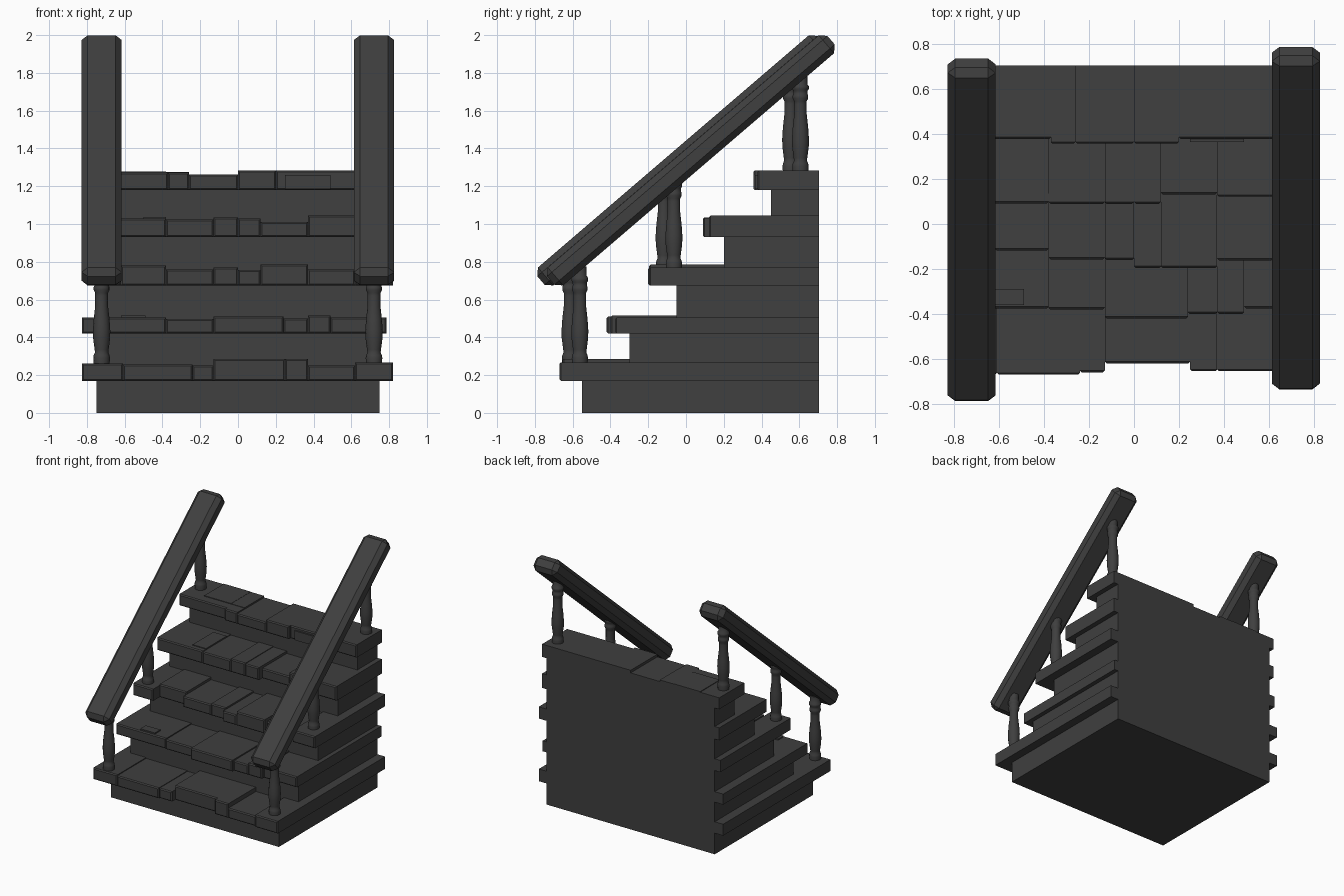
import bpy, bmesh, math
from mathutils import Matrix, Vector

if "Cube" in bpy.data.objects:
    bpy.data.objects.remove(bpy.data.objects["Cube"])

BACK = 0.705

# Dark charcoal used on every part
charcoal = bpy.data.materials.new("charcoal")
charcoal.diffuse_color = (0.05, 0.05, 0.05, 1)
charcoal.use_nodes = True
charcoal.node_tree.nodes["Principled BSDF"].inputs["Base Color"].default_value = charcoal.diffuse_color


def make_object(name, bm):
    bmesh.ops.recalc_face_normals(bm, faces=bm.faces[:])
    mesh = bpy.data.meshes.new(name)
    bm.to_mesh(mesh)
    bm.free()
    mesh.materials.append(charcoal)
    obj = bpy.data.objects.new(name, mesh)
    bpy.context.collection.objects.link(obj)
    return obj


def box(name, lo, hi, front_bevel=0.0):
    lo, hi = Vector(lo), Vector(hi)
    bm = bmesh.new()
    bmesh.ops.create_cube(bm, size=1)
    for v in bm.verts:
        v.co = Vector([(hi[i] + lo[i]) / 2 + v.co[i] * (hi[i] - lo[i]) for i in range(3)])
    if front_bevel:
        front = [e for e in bm.edges if all(abs(v.co.y - lo.y) < 1e-5 for v in e.verts)]
        bmesh.ops.bevel(bm, geom=front, offset=front_bevel, segments=1, affect='EDGES')
    return make_object(name, bm)


# Each step: riser front, riser bottom, tread bottom, left edge, planks (right edge, front, top)
steps = [
    (-0.55, 0.00, 0.17, -0.825,
     [(-0.61, -0.67, 0.262), (-0.24, -0.67, 0.255), (-0.13, -0.66, 0.25),
      (0.25, -0.62, 0.285), (0.37, -0.655, 0.285), (0.62, -0.655, 0.25), (0.82, -0.67, 0.268)]),
    (-0.30, 0.20, 0.42, -0.825,
     [(-0.38, -0.375, 0.505), (-0.13, -0.38, 0.497), (0.24, -0.42, 0.51),
      (0.37, -0.40, 0.50), (0.49, -0.40, 0.515), (0.785, -0.375, 0.505)]),
    (-0.05, 0.45, 0.675, -0.80,
     [(-0.62, -0.20, 0.77), (-0.38, -0.117, 0.78), (-0.13, -0.157, 0.76), (0.0, -0.16, 0.77),
      (0.12, -0.195, 0.757), (0.37, -0.195, 0.785), (0.62, -0.162, 0.76), (0.82, -0.195, 0.77)]),
    (0.20, 0.70, 0.93, -0.79,
     [(-0.38, 0.092, 1.03), (-0.13, 0.09, 1.025), (0.0, 0.09, 1.035), (0.12, 0.09, 1.03),
      (0.37, 0.132, 1.01), (0.79, 0.122, 1.045)]),
    (0.45, 0.95, 1.18, -0.79,
     [(-0.37, 0.378, 1.272), (-0.26, 0.357, 1.272), (0.0, 0.357, 1.262),
      (0.20, 0.357, 1.283), (0.79, 0.378, 1.283)]),
]
for i, (ry, rz, tz, left, planks) in enumerate(steps, 1):
    box(f"riser_{i}", (-0.75, ry, rz), (0.75, BACK, tz + 0.01))
    x = left
    for j, (right, front, top) in enumerate(planks, 1):
        box(f"tread_{i}_plank_{j}", (x, front, tz), (right, BACK, top), 0.008)
        x = right

# Thin raised slabs and chips on the treads
for k, (lo, hi) in enumerate([
        ((-0.62, -0.36, 0.49), (-0.49, -0.29, 0.515)),
        ((-0.50, 0.135, 1.02), (-0.38, 0.40, 1.036)),
        ((-0.62, 0.455, 1.26), (-0.38, BACK, 1.277)),
        ((-0.38, 0.455, 1.26), (-0.26, BACK, 1.275)),
        ((0.25, 0.365, 1.185), (0.49, 0.40, 1.26))], 1):
    box(f"surface_slab_{k}", lo, hi)

# Turned baluster profile: radius, height
PROFILE = [(0.042, 0.0), (0.044, 0.035), (0.042, 0.05), (0.035, 0.065), (0.037, 0.08),
           (0.045, 0.14), (0.046, 0.18), (0.042, 0.24), (0.034, 0.31), (0.034, 0.365),
           (0.034, 0.38), (0.042, 0.395), (0.042, 0.41), (0.038, 0.42), (0.039, 0.435),
           (0.045, 0.445), (0.045, 0.46), (0.037, 0.47), (0.037, 0.52)]


def baluster(name, x, y, z, sides=14):
    bm = bmesh.new()
    rings = [[bm.verts.new((x + r * math.cos(2 * math.pi * k / sides),
                            y + r * math.sin(2 * math.pi * k / sides), z + h))
              for k in range(sides)] for r, h in PROFILE]
    for a, b in zip(rings, rings[1:]):
        for k in range(sides):
            n = (k + 1) % sides
            f = bm.faces.new((a[k], a[n], b[n], b[k]))
            f.smooth = True
    bm.faces.new(rings[0])
    bm.faces.new(rings[-1])
    return make_object(name, bm)


def handrail(name, x, y):
    bm = bmesh.new()
    bmesh.ops.create_cube(bm, size=1)
    bmesh.ops.scale(bm, vec=(0.213, 1.955, 0.125), verts=bm.verts)
    bmesh.ops.bevel(bm, geom=bm.edges[:], offset=0.033, segments=1, affect='EDGES')
    tilt = Matrix.Translation((x, y, 1.337)) @ Matrix.Rotation(math.radians(40.6), 4, 'X')
    bmesh.ops.transform(bm, matrix=tilt, verts=bm.verts)
    return make_object(name, bm)


# Railings: the left one sits slightly further forward
for side, x, shift in (("left", -0.722, -0.026), ("right", 0.72, 0.026)):
    handrail(f"handrail_{side}", x, shift)
    for n, (y, z) in enumerate([(-0.588, 0.255), (-0.09, 0.755), (0.58, 1.27)], 1):
        baluster(f"baluster_{side}_{n}", x, y + shift, z)
